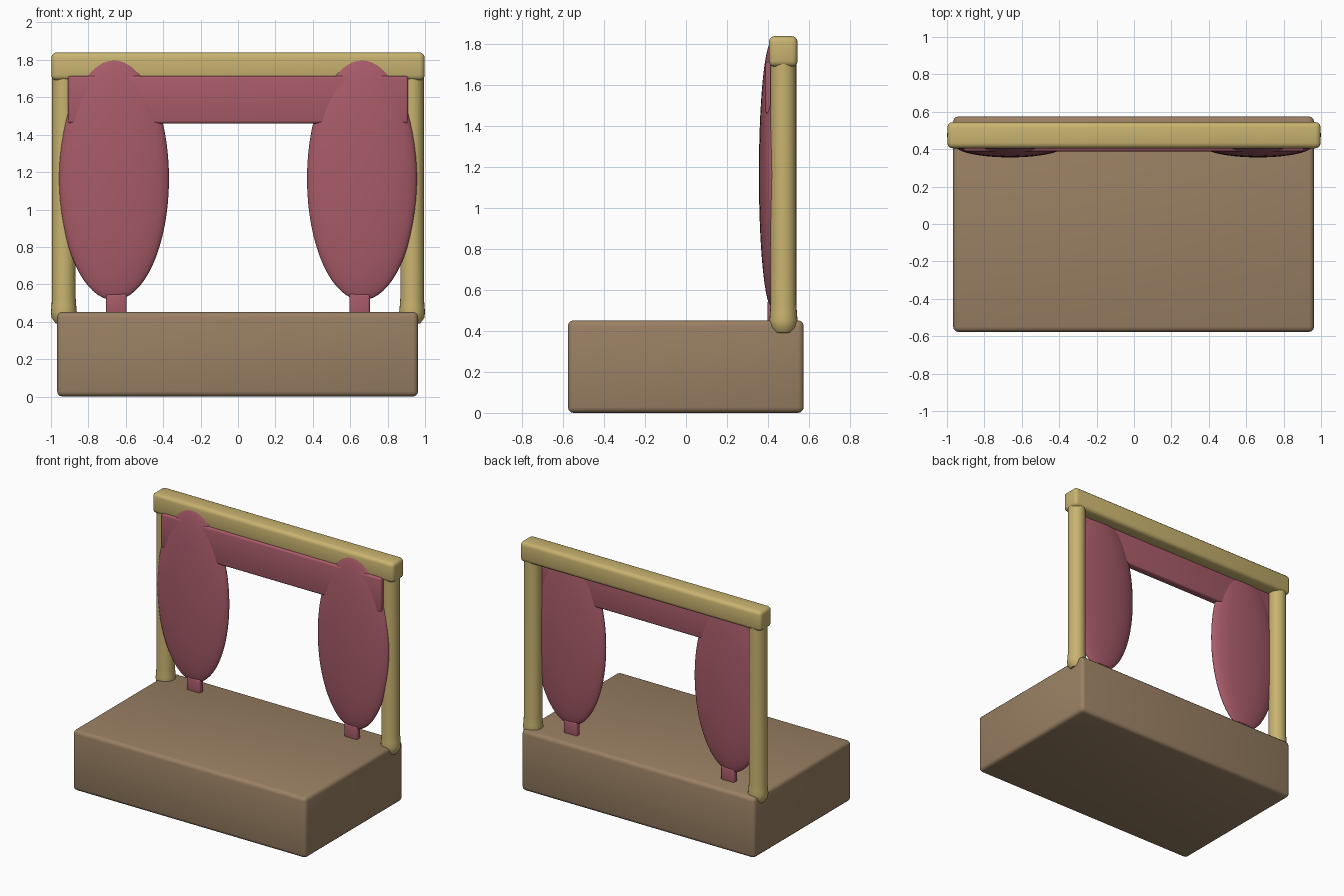
import bpy, bmesh, math
from mathutils import Matrix, Vector

if "Cube" in bpy.data.objects:
    bpy.data.objects.remove(bpy.data.objects["Cube"])


def material(name, rgb):
    m = bpy.data.materials.new(name)
    m.diffuse_color = (*rgb, 1)
    m.use_nodes = True
    m.node_tree.nodes["Principled BSDF"].inputs["Base Color"].default_value = m.diffuse_color
    return m


WOOD = material("brown_wood", (0.32, 0.215, 0.125))
GOLD = material("gold_frame", (0.58, 0.45, 0.16))
CLOTH = material("red_cloth", (0.39, 0.105, 0.14))


def finish(bm, name, mat, angle=40):
    bmesh.ops.recalc_face_normals(bm, faces=bm.faces)
    me = bpy.data.meshes.new(name)
    bm.to_mesh(me)
    bm.free()
    ob = bpy.data.objects.new(name, me)
    bpy.context.collection.objects.link(ob)
    me.materials.append(mat)
    bpy.ops.object.select_all(action='DESELECT')
    ob.select_set(True)
    bpy.context.view_layer.objects.active = ob
    bpy.ops.object.shade_smooth_by_angle(angle=math.radians(angle))
    return ob


def box(name, lo, hi, mat, bevel):
    lo, hi = Vector(lo), Vector(hi)
    bm = bmesh.new()
    bmesh.ops.create_cube(bm, size=1, matrix=Matrix.Translation((lo + hi) / 2)
                          @ Matrix.Diagonal((*(hi - lo), 1)))
    bmesh.ops.bevel(bm, geom=bm.edges[:], offset=bevel, segments=3,
                    profile=0.5, affect='EDGES')
    return finish(bm, name, mat)


def lathe(name, profile, centre, mat):
    bm = bmesh.new()
    verts = [bm.verts.new((r, 0, z)) for r, z in profile]
    edges = [bm.edges.new(p) for p in zip(verts, verts[1:])]
    bmesh.ops.spin(bm, geom=verts + edges, cent=(0, 0, 0), axis=(0, 0, 1),
                   angle=2 * math.pi, steps=24)
    bmesh.ops.remove_doubles(bm, verts=bm.verts, dist=1e-4)
    bmesh.ops.translate(bm, verts=bm.verts, vec=(*centre, 0))
    return finish(bm, name, mat)


# Stage base
box("stage_base", (-0.967, -0.577, 0), (0.963, 0.575, 0.452), WOOD, 0.028)

# Proscenium beam and the fabric strip hanging under it
box("top_beam", (-0.998, 0.405, 1.69), (0.998, 0.545, 1.84), GOLD, 0.028)
box("valance", (-0.91, 0.388, 1.46), (0.91, 0.45, 1.715), CLOTH, 0.014)

post_profile = [(0, 0.385), (0.045, 0.392), (0.065, 0.42), (0.069, 0.452),
                (0.066, 0.485), (0.063, 0.53), (0.063, 1.75), (0, 1.75)]

for side, s in (("left", -1), ("right", 1)):
    # Round posts with rounded feet
    lathe(side + "_post", post_profile, (s * 0.931, 0.476), GOLD)

    # Flattened, bulging curtain
    bm = bmesh.new()
    bmesh.ops.create_uvsphere(
        bm, u_segments=40, v_segments=32, radius=1,
        matrix=Matrix.Translation((s * 0.663, 0.42, 1.165))
        @ Matrix.Diagonal((0.294, 0.064, 0.65, 1)))
    finish(bm, side + "_curtain", CLOTH)

    # Curtain tail touching the stage
    box(side + "_curtain_tail", (s * 0.65 - 0.055, 0.398, 0.43),
        (s * 0.65 + 0.055, 0.442, 0.55), CLOTH, 0.012)
